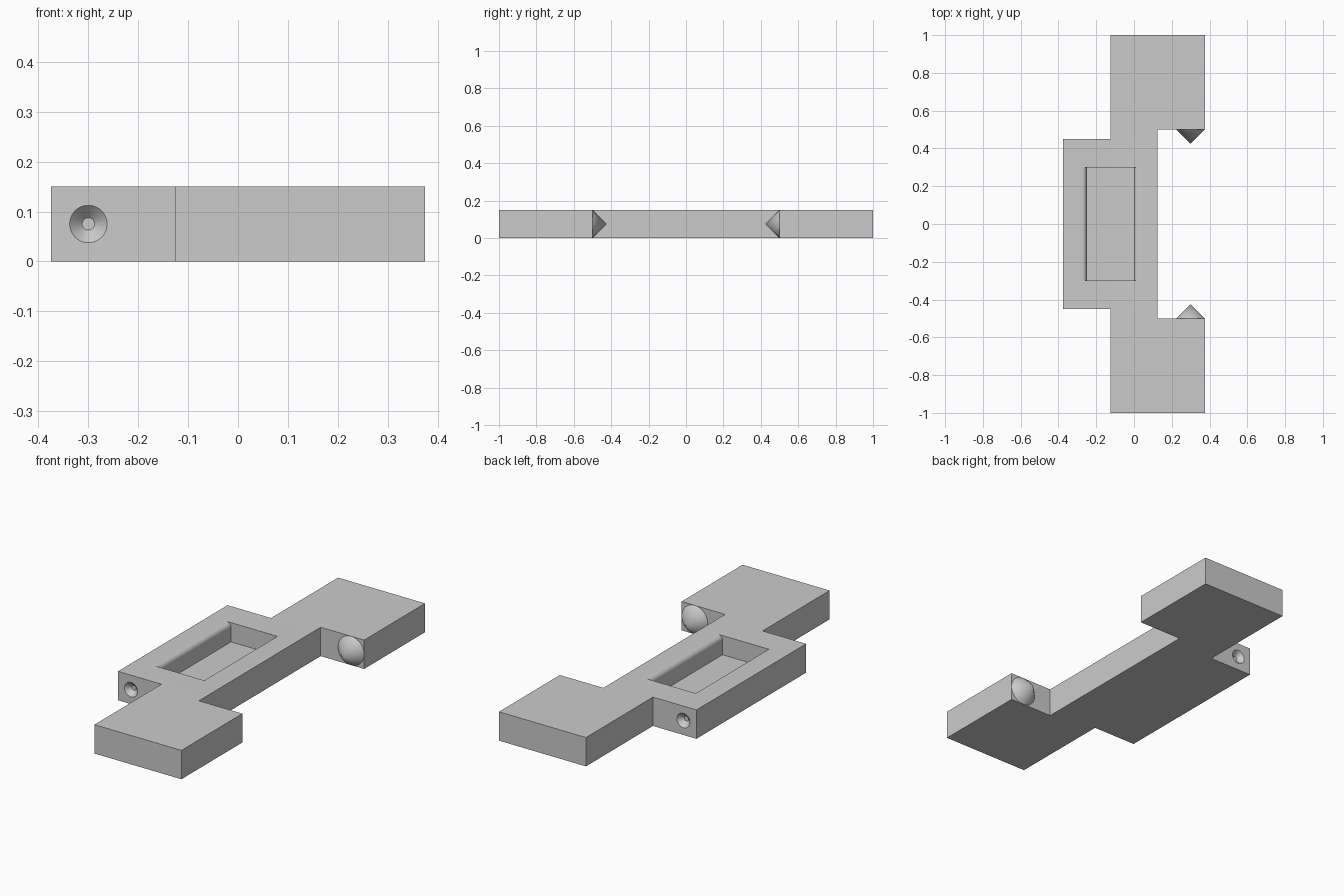
import bpy, bmesh, math
from mathutils import Matrix

if "Cube" in bpy.data.objects:
    bpy.data.objects.remove(bpy.data.objects["Cube"])

HEIGHT = 0.15
MID = HEIGHT / 2

grey = bpy.data.materials.new("plain grey")
grey.use_nodes = True
colour = (0.6, 0.6, 0.6, 1)
grey.diffuse_color = colour
grey.node_tree.nodes["Principled BSDF"].inputs["Base Color"].default_value = colour


def make_object(name, bm):
    bmesh.ops.recalc_face_normals(bm, faces=bm.faces)
    mesh = bpy.data.meshes.new(name)
    bm.to_mesh(mesh)
    bm.free()
    mesh.materials.append(grey)
    obj = bpy.data.objects.new(name, mesh)
    bpy.context.collection.objects.link(obj)
    return obj


def prism(name, points, direction):
    bm = bmesh.new()
    face = bm.faces.new([bm.verts.new(p) for p in points])
    ext = bmesh.ops.extrude_face_region(bm, geom=[face])
    verts = [v for v in ext["geom"] if isinstance(v, bmesh.types.BMVert)]
    bmesh.ops.translate(bm, verts=verts, vec=direction)
    return make_object(name, bm)


def cone(name, x, y_base, y_tip, r_base, r_tip):
    """Cone along y, running from y_base to y_tip at mid height."""
    bm = bmesh.new()
    turn = math.copysign(math.pi / 2, y_base - y_tip)
    place = Matrix.Translation((x, (y_base + y_tip) / 2, MID)) @ Matrix.Rotation(turn, 4, "X")
    bmesh.ops.create_cone(bm, cap_ends=True, segments=48, radius1=r_base, radius2=r_tip,
                          depth=abs(y_tip - y_base), matrix=place)
    return make_object(name, bm)


def smooth(obj, angle):
    bpy.ops.object.select_all(action="DESELECT")
    obj.select_set(True)
    bpy.context.view_layer.objects.active = obj
    bpy.ops.object.shade_smooth_by_angle(angle=math.radians(angle))


# Flat body: outline of one half, mirrored along y
half = [(-0.375, 0.45), (-0.125, 0.45), (-0.125, 1), (0.375, 1),
        (0.375, 0.5), (0.125, 0.5)]
outline = half + [(x, -y) for x, y in reversed(half)]
body = prism("body", [(x, y, 0) for x, y in outline], (0, 0, HEIGHT))

# Pocket cutter with rounded lips on its long sides
FLOOR, LIP, HALF_W, CENTRE = 0.05, 0.025, 0.125, -0.125
side = [(HALF_W, FLOOR)]
for i in range(9):
    a = math.pi / 2 * i / 8
    side.append((HALF_W + LIP * (1 - math.cos(a)), HEIGHT - LIP + LIP * math.sin(a)))
side.append((HALF_W + LIP, HEIGHT + 0.05))
section = side + [(-x, z) for x, z in reversed(side)]
cutters = [prism("pocket_cutter", [(CENTRE + x, -0.3, z) for x, z in section], (0, 0.6, 0))]

# Countersunk dimples in the shoulders, and cone pins on the arms
for s, label in ((-1, "front"), (1, "back")):
    cutters.append(cone(label + "_dimple_cutter", -0.3, s * 0.475, s * 0.425, 0.0625, 0.0125))
    pin = cone(label + "_pin", 0.3, s * 0.5, s * 0.425, 0.075, 0)
    smooth(pin, 40)

for cutter in cutters:
    mod = body.modifiers.new(cutter.name, "BOOLEAN")
    mod.operation = "DIFFERENCE"
    mod.solver = "EXACT"
    mod.object = cutter
    bpy.context.view_layer.objects.active = body
    bpy.ops.object.modifier_apply(modifier=mod.name)
    bpy.data.objects.remove(cutter)

smooth(body, 30)
